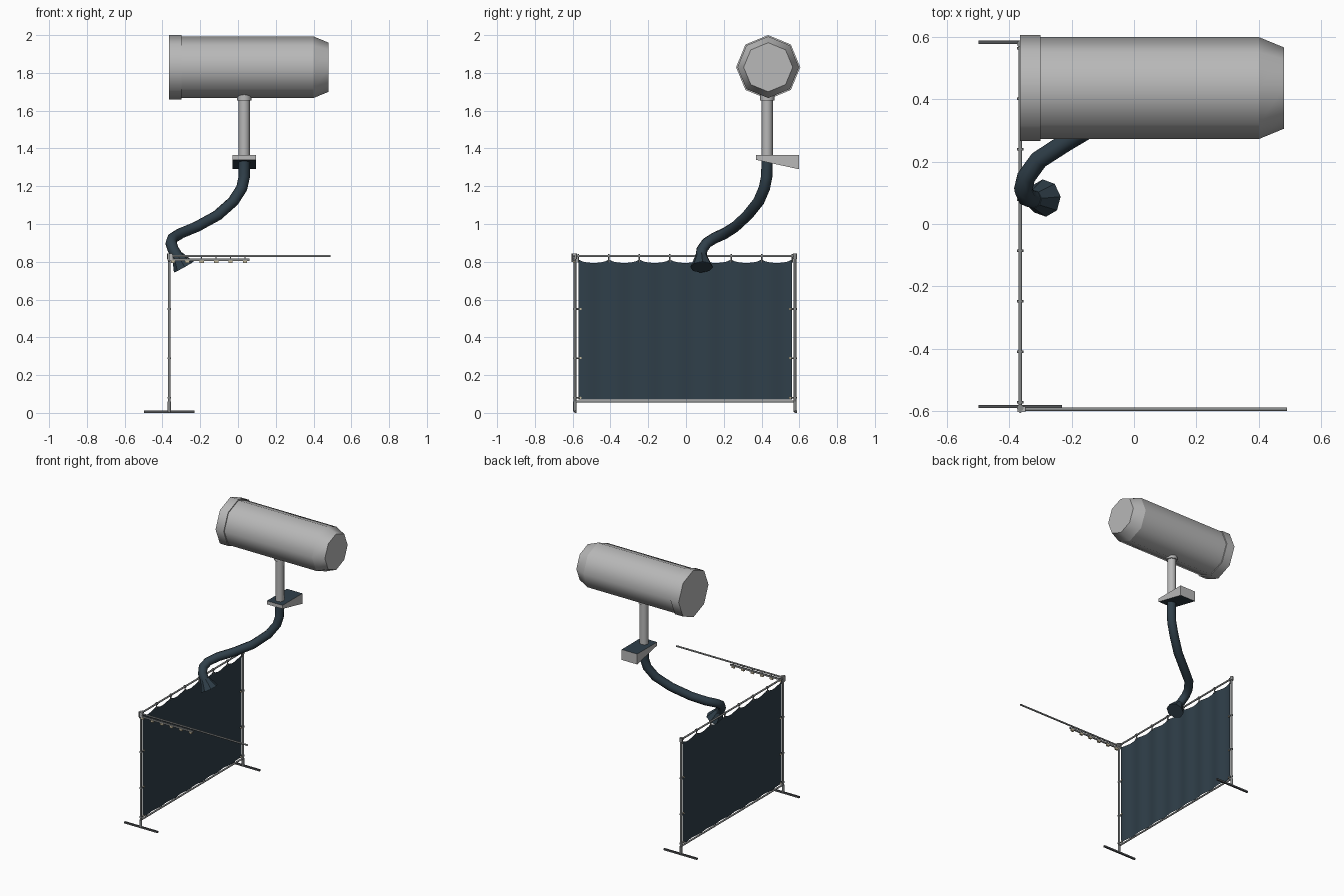
import bpy, bmesh, math
from mathutils import Vector, Matrix

cube = bpy.data.objects.get("Cube")
if cube:
    bpy.data.objects.remove(cube)


def material(name, rgb):
    m = bpy.data.materials.new(name)
    m.use_nodes = True
    m.diffuse_color = (*rgb, 1)
    m.node_tree.nodes["Principled BSDF"].inputs["Base Color"].default_value = (*rgb, 1)
    return m


GREY = material("light grey paint", (0.48, 0.48, 0.48))
SLATE = material("dark slate fabric", (0.029, 0.05, 0.068))
STEEL = material("steel tube", (0.24, 0.25, 0.25))
DARK = material("dark steel", (0.08, 0.085, 0.09))
BEIGE = material("beige fittings", (0.55, 0.48, 0.33))


def finish(name, bm, *mats, smooth=None):
    mesh = bpy.data.meshes.new(name)
    bm.to_mesh(mesh)
    bm.free()
    obj = bpy.data.objects.new(name, mesh)
    bpy.context.collection.objects.link(obj)
    for m in mats:
        mesh.materials.append(m)
    if smooth:
        shade(obj, smooth)
    return obj


def shade(obj, degrees):
    bpy.ops.object.select_all(action='DESELECT')
    obj.select_set(True)
    bpy.context.view_layer.objects.active = obj
    bpy.ops.object.shade_smooth_by_angle(angle=math.radians(degrees))


def rod(name, a, b, r, mat, r2=None, sides=8, caps=True, smooth=50):
    """Straight tube or cone from a to b."""
    a, b = Vector(a), Vector(b)
    rot = (b - a).to_track_quat('Z', 'Y').to_matrix().to_4x4()
    bm = bmesh.new()
    bmesh.ops.create_cone(bm, cap_ends=caps, segments=sides, radius1=r,
                          radius2=r if r2 is None else r2, depth=(b - a).length,
                          matrix=Matrix.Translation((a + b) / 2) @ rot)
    return finish(name, bm, mat, smooth=smooth)


def box(name, center, size, mat):
    bm = bmesh.new()
    bmesh.ops.create_cube(bm, size=1, matrix=Matrix.Translation(center) @ Matrix.Diagonal((*size, 1)))
    return finish(name, bm, mat)


# Filter tank lying along x
TY, TZ = 0.435, 1.83
rod("tank_body", (-0.31, TY, TZ), (0.40, TY, TZ), 0.163, GREY)
rod("tank_end_taper", (0.40, TY, TZ), (0.48, TY, TZ), 0.163, GREY, r2=0.13)
rod("tank_rim", (-0.365, TY, TZ), (-0.30, TY, TZ), 0.17, GREY)

# Vertical duct and its collar
PX, PY = 0.033, 0.43
rod("duct", (PX, PY, 1.35), (PX, PY, 1.69), 0.03, GREY)
rod("duct_collar", (PX, PY, 1.655), (PX, PY, 1.685), 0.038, GREY)

# Wedge bracket: grey walls, dark top and underside
bm = bmesh.new()
profile = [(0.37, 1.34), (0.597, 1.29), (0.597, 1.365), (0.37, 1.365)]
face = bm.faces.new([bm.verts.new((-0.028, y, z)) for y, z in profile])
side = bmesh.ops.extrude_face_region(bm, geom=[face])
bmesh.ops.translate(bm, vec=(0.124, 0, 0),
                    verts=[v for v in side["geom"] if isinstance(v, bmesh.types.BMVert)])
bmesh.ops.recalc_face_normals(bm, faces=bm.faces)
for f in bm.faces:
    f.material_index = 1 if abs(f.normal.z) > 0.7 else 0
finish("wedge_bracket", bm, GREY, SLATE)

# Flexible extraction hose
path = [(PX, PY, 1.345), (PX, 0.427, 1.25), (0.02, 0.415, 1.19), (-0.025, 0.385, 1.12),
        (-0.11, 0.325, 1.045), (-0.22, 0.26, 0.985), (-0.305, 0.205, 0.95),
        (-0.345, 0.15, 0.925), (-0.355, 0.11, 0.90), (-0.343, 0.085, 0.865),
        (-0.322, 0.08, 0.83)]
curve = bpy.data.curves.new("hose", 'CURVE')
curve.dimensions = '3D'
curve.bevel_depth = 0.03
curve.bevel_resolution = 2
spline = curve.splines.new('POLY')
spline.points.add(len(path) - 1)
for point, co in zip(spline.points, path):
    point.co = (*co, 1)
curve.materials.append(SLATE)
hose = bpy.data.objects.new("hose", curve)
bpy.context.collection.objects.link(hose)
bpy.ops.object.select_all(action='DESELECT')
hose.select_set(True)
bpy.context.view_layer.objects.active = hose
bpy.ops.object.convert(target='MESH')
shade(bpy.context.object, 50)

# Flared intake hood
rod("hood", (-0.322, 0.08, 0.835), (-0.287, 0.083, 0.772), 0.03, SLATE, r2=0.06, smooth=None)

# Screen frame
X, Y0, Y1, TOP = -0.364, -0.588, 0.577, 0.83
for label, y in (("front", Y0), ("back", Y1)):
    rod(label + "_post", (X, y, 0.005), (X, y, TOP + 0.008), 0.007, STEEL)
    box(label + "_foot", (X, y + 0.004, 0.006), (0.266, 0.011, 0.012), DARK)
    rod(label + "_foot_socket", (X, y, 0.01), (X, y, 0.06), 0.009, STEEL)
    rod(label + "_post_joint", (X, y, TOP - 0.015), (X, y, TOP + 0.013), 0.011, STEEL)
rod("top_rail", (X, Y0, TOP), (X, Y1, TOP), 0.006, STEEL)
rod("bottom_rail", (X, Y0, 0.06), (X, Y1, 0.06), 0.006, STEEL)

# Curtain, gently rippled with scalloped top edge
CY0, CY1, BAYS = -0.57, 0.562, 7
COLS, ROWS = BAYS * 8, 8
bm = bmesh.new()
grid = []
for i in range(COLS + 1):
    u = i / COLS
    dip = 0.018 * abs(math.sin(math.pi * BAYS * u)) ** 0.6
    ripple = 0.004 * math.sin(2 * math.pi * BAYS * u)
    grid.append([bm.verts.new((X + ripple, CY0 + u * (CY1 - CY0),
                               0.072 + (0.74 - dip) * j / ROWS)) for j in range(ROWS + 1)])
for a, b in zip(grid, grid[1:]):
    for j in range(ROWS):
        bm.faces.new((a[j], b[j], b[j + 1], a[j + 1]))
finish("curtain", bm, SLATE, smooth=40)

# Curtain hooks along the top rail, and ties to the posts
for i in range(BAYS + 1):
    y = CY0 + (CY1 - CY0) * i / BAYS
    rod(f"curtain_hook_{i}", (X, y, 0.795), (X, y, TOP + 0.01), 0.004, STEEL, sides=6)
    rod(f"hook_ring_{i}", (X, y - 0.004, TOP), (X, y + 0.004, TOP), 0.01, STEEL)
for label, post, edge in (("front", Y0, CY0), ("back", Y1, CY1)):
    inward = 0.012 if edge < 0 else -0.012
    for i, z in enumerate((0.08, 0.29, 0.55)):
        rod(f"{label}_tie_{i}", (X, post, z), (X, edge + inward, z), 0.004, STEEL, sides=6)
        rod(f"{label}_tie_ring_{i}", (X, post, z - 0.004), (X, post, z + 0.004), 0.01, STEEL)
        rod(f"{label}_eyelet_{i}", (X - 0.006, edge + inward, z), (X + 0.006, edge + inward, z),
            0.006, BEIGE)

# Swinging boom with its clamp, short track and hanging rollers
BY = -0.593
rod("boom", (X - 0.005, BY, TOP), (0.49, BY, TOP), 0.006, STEEL)
box("boom_clamp", (X + 0.004, BY, TOP - 0.005), (0.026, 0.018, 0.036), GREY)
rod("boom_clamp_pin", (X, BY - 0.007, 0.80), (X, BY - 0.007, 0.845), 0.005, STEEL)
box("roller_track", (-0.145, BY, 0.811), (0.41, 0.008, 0.012), STEEL)
for i in range(6):
    x = -0.345 + i * 0.0765
    box(f"roller_{i}", (x, BY, 0.8), (0.022, 0.012, 0.014), BEIGE)
    rod(f"roller_hanger_{i}", (x, BY, 0.8), (x, BY, TOP), 0.003, STEEL, sides=6)
